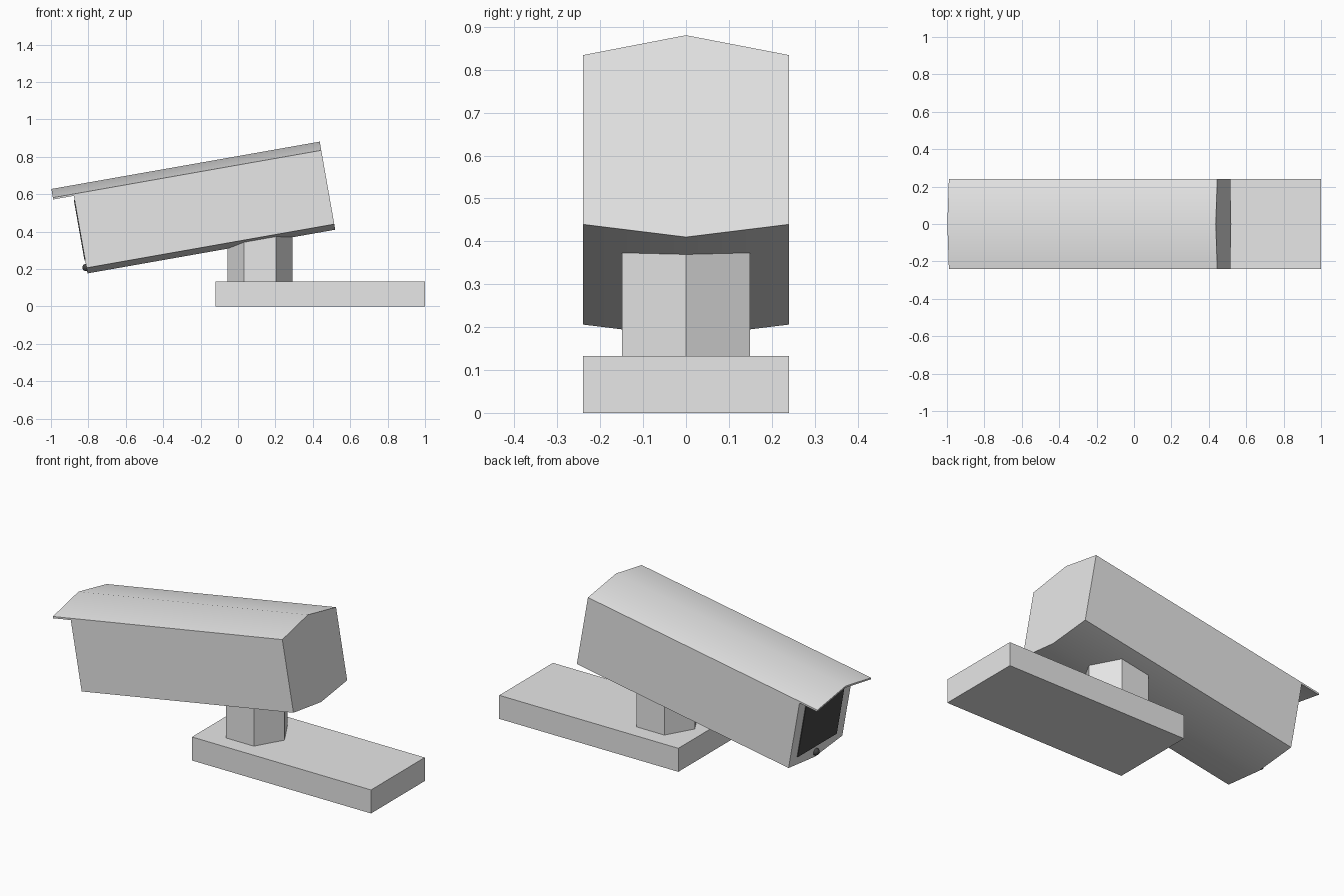
import bpy, bmesh, math
from mathutils import Matrix, Vector

if "Cube" in bpy.data.objects:
    bpy.data.objects.remove(bpy.data.objects["Cube"])

TILT = math.radians(10)
HALF_W = 0.24


def material(name, value):
    m = bpy.data.materials.new(name)
    m.diffuse_color = (value, value, value, 1)
    m.use_nodes = True
    m.node_tree.nodes["Principled BSDF"].inputs["Base Color"].default_value = m.diffuse_color
    return m


GREY = material("light_grey", 0.8)
DARK = material("dark_glass", 0.06)

# Camera frame: origin at the rear end of the bottom ridge, x along the housing
FRAME = Matrix.Translation((0.52, 0, 0.41)) @ Matrix.Rotation(-TILT, 4, 'Y')


def finish(name, bm, mat, matrix=None):
    bmesh.ops.recalc_face_normals(bm, faces=bm.faces)
    if matrix:
        bm.transform(matrix)
    me = bpy.data.meshes.new(name)
    bm.to_mesh(me)
    bm.free()
    me.materials.append(mat)
    for p in me.polygons:
        p.use_smooth = True
    me.set_sharp_from_angle(angle=math.radians(30))
    ob = bpy.data.objects.new(name, me)
    bpy.context.collection.objects.link(ob)
    return ob


def prism(name, profile, u0, u1, mat):
    """Extrude a (y, v) profile along the tilted camera axis."""
    bm = bmesh.new()
    face = bm.faces.new([bm.verts.new((u0, y, v)) for y, v in profile])
    ext = bmesh.ops.extrude_face_region(bm, geom=[face])
    verts = [g for g in ext["geom"] if isinstance(g, bmesh.types.BMVert)]
    bmesh.ops.translate(bm, verts=verts, vec=(u1 - u0, 0, 0))
    return finish(name, bm, mat, FRAME)


# Base plate
bm = bmesh.new()
bmesh.ops.create_cube(bm, size=1, matrix=Matrix.Translation((0.44, 0, 0.0665))
                      @ Matrix.Diagonal((1.12, 2 * HALF_W, 0.133, 1)))
finish("base_plate", bm, GREY)

# Hexagonal post, its top buried in the housing
bm = bmesh.new()
bmesh.ops.create_cone(bm, cap_ends=True, segments=6, radius1=0.173, radius2=0.173,
                      depth=0.27, matrix=Matrix.Translation((0.1175, 0, 0.268))
                      @ Matrix.Rotation(math.radians(90), 4, 'Z'))
finish("post", bm, GREY)

# Housing and the thin roof that overhangs the lens end
T = 0.01
prism("housing", [(0, 0), (HALF_W, 0.03), (HALF_W, 0.431 - T), (0, 0.478 - T),
                  (-HALF_W, 0.431 - T), (-HALF_W, 0.03)], -1.345, 0, GREY)
prism("roof", [(HALF_W, 0.431 - T), (HALF_W, 0.431), (0, 0.478), (-HALF_W, 0.431),
               (-HALF_W, 0.431 - T), (0, 0.478 - T)], -1.457, 0, GREY)

# Dark window on the front end
prism("window", [(0.175, 0.07), (0.175, 0.40), (-0.175, 0.40), (-0.175, 0.07)],
      -1.349, -1.345, DARK)

# Small sensor bead below the window
bm = bmesh.new()
bmesh.ops.create_uvsphere(bm, u_segments=16, v_segments=8, radius=0.02,
                          matrix=Matrix.Translation((-1.347, 0, 0.032)))
finish("sensor", bm, DARK, FRAME)
